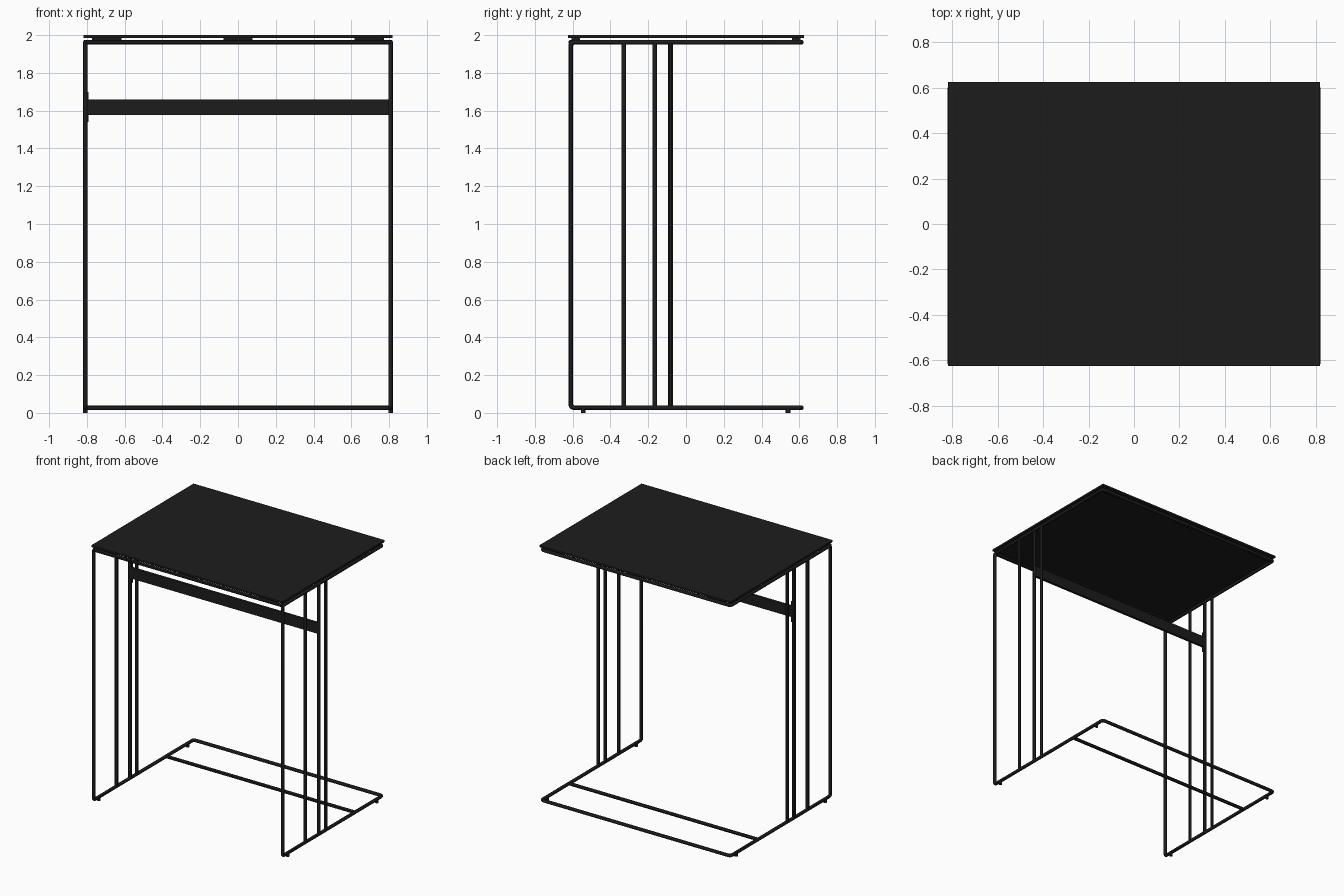
import bpy
from mathutils import Vector

if "Cube" in bpy.data.objects:
    bpy.data.objects.remove(bpy.data.objects["Cube"])

X, Y = 0.808, 0.61          # frame centre lines
Z0, Z1 = 0.027, 1.962       # bottom and top rail heights
R = 0.0125                  # tube radius

black = bpy.data.materials.new("black_steel")
black.diffuse_color = (0.012, 0.012, 0.012, 1)
black.use_nodes = True
black.node_tree.nodes["Principled BSDF"].inputs["Base Color"].default_value = black.diffuse_color


def fillet(points, r, closed, steps=5):
    """Round the corners of a polyline."""
    pts = [Vector(p) for p in points]
    out = []
    for i, p in enumerate(pts):
        if not closed and i in (0, len(pts) - 1):
            out.append(p)
            continue
        a = p + (pts[i - 1] - p).normalized() * r
        b = p + (pts[(i + 1) % len(pts)] - p).normalized() * r
        for k in range(steps + 1):
            t = k / steps
            out.append(a * (1 - t) ** 2 + p * 2 * t * (1 - t) + b * t * t)
    return out


def tube(name, points, closed=False, bend=0.022):
    pts = fillet(points, bend, closed)
    cu = bpy.data.curves.new(name, 'CURVE')
    cu.dimensions = '3D'
    cu.bevel_depth = R
    cu.bevel_resolution = 4
    cu.use_fill_caps = True
    sp = cu.splines.new('POLY')
    sp.points.add(len(pts) - 1)
    for q, p in zip(sp.points, pts):
        q.co = (*p, 1)
    sp.use_cyclic_u = closed
    ob = bpy.data.objects.new(name, cu)
    bpy.context.collection.objects.link(ob)
    bpy.ops.object.select_all(action='DESELECT')
    ob.select_set(True)
    bpy.context.view_layer.objects.active = ob
    bpy.ops.object.convert(target='MESH')
    ob = bpy.context.object
    bpy.ops.object.shade_smooth_by_angle()
    ob.data.materials.clear()
    ob.data.materials.append(black)
    return ob


def box(name, lo, hi, bevel=0.0):
    lo, hi = Vector(lo), Vector(hi)
    bpy.ops.mesh.primitive_cube_add(size=1, location=(lo + hi) / 2)
    ob = bpy.context.object
    ob.name = name
    ob.scale = hi - lo
    bpy.ops.object.transform_apply(location=False, rotation=False, scale=True)
    if bevel:
        m = ob.modifiers.new("edge", 'BEVEL')
        m.width = bevel
        m.segments = 2
    ob.data.materials.append(black)
    return ob


# table top
box("table_top", (-0.818, -0.625, 1.985), (0.818, 0.625, 2.0), 0.002)

# one bent tube loop: C-shaped sides joined by the two back rails
tube("main_frame", [(-X, Y, Z1), (-X, -Y, Z1), (-X, -Y, Z0), (-X, Y, Z0),
                    (X, Y, Z0), (X, -Y, Z0), (X, -Y, Z1), (X, Y, Z1)], True)

# straight rails across
tube("top_front_rail", [(-X, -Y, Z1), (X, -Y, Z1)])
tube("base_rail", [(-X, 0.275, Z0), (X, 0.275, Z0)])

# side posts and floor glides
for side, s in (("left", -1), ("right", 1)):
    for i, y in enumerate((-0.33, -0.165, -0.082)):
        tube(f"{side}_post_{i + 1}", [(s * X, y, Z0), (s * X, y, Z1)])
    for end, y in (("front", -0.545), ("back", 0.54)):
        bpy.ops.mesh.primitive_cylinder_add(vertices=16, radius=0.012, depth=0.022,
                                            location=(s * X, y, 0.011))
        ob = bpy.context.object
        ob.name = f"{side}_{end}_glide"
        ob.data.materials.append(black)
        bpy.ops.object.shade_smooth_by_angle()

# mounting tabs between frame and top
for end, s in (("front", -1), ("back", 1)):
    for i, x in enumerate((-0.695, 0, 0.695)):
        y0, y1 = sorted((s * 0.56, s * 0.605))
        box(f"{end}_tab_{i + 1}", (x - 0.078, y0, 1.972), (x + 0.078, y1, 1.986))

# flat crossbar with its mounting plate
box("crossbar", (-X, -0.176, 1.577), (X, -0.154, 1.66), 0.002)
box("crossbar_plate", (-0.801, -0.175, 1.54), (-0.791, -0.155, 1.70))
